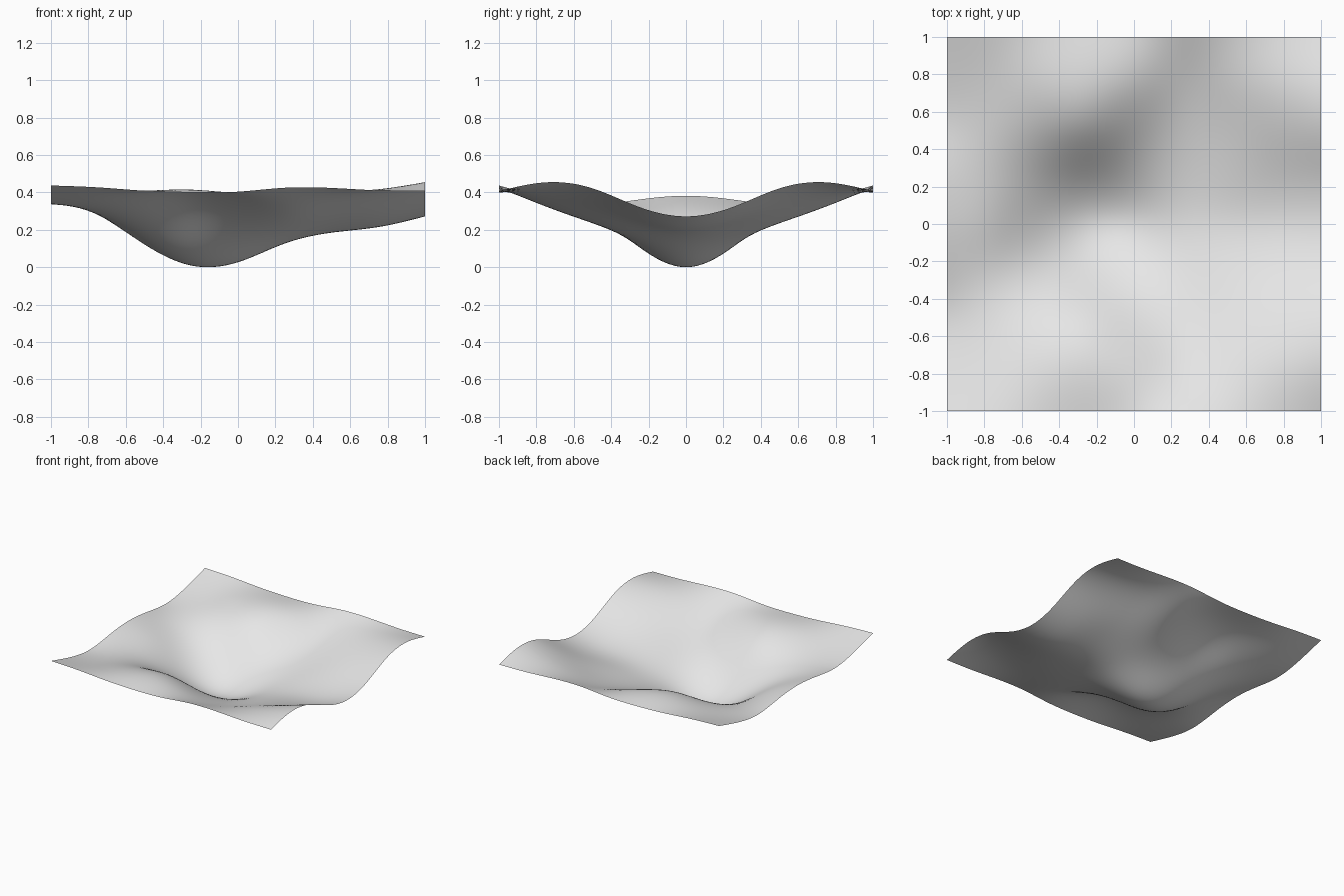
import bpy
import bmesh

cube = bpy.data.objects.get("Cube")
if cube:
    bpy.data.objects.remove(cube, do_unlink=True)

# Profiles along x, from the centre line out to the side edge
half = [
    [.385, .285, .125, .012, .030, .130, .188, .218, .275],
    [.365, .287, .190, .120, .118, .168, .225, .265, .325],
    [.340, .325, .325, .325, .265, .240, .290, .355, .425],
    [.375, .375, .402, .415, .375, .328, .365, .415, .457],
    [.440, .430, .412, .403, .407, .428, .427, .414, .410],
]
profiles = half[:0:-1] + half      # mirrored front to back
SEGMENTS = 64


def spline(values):
    """Natural cubic spline through evenly spaced values on -1..1."""
    n = len(values) - 1
    bend = [0.0] * (n + 1)
    for _ in range(40):
        for i in range(1, n):
            d = values[i - 1] - 2 * values[i] + values[i + 1]
            bend[i] = (6 * d - bend[i - 1] - bend[i + 1]) / 4

    def at(p):
        s = min(max((p + 1) / 2 * n, 0), n)
        i = min(int(s), n - 1)
        t = s - i
        u = 1 - t
        return (u * values[i] + t * values[i + 1]
                + ((u**3 - u) * bend[i] + (t**3 - t) * bend[i + 1]) / 6)
    return at


# Neutral grey
grey = bpy.data.materials.new("light grey")
grey.use_nodes = True
colour = (0.8, 0.8, 0.8, 1)
grey.diffuse_color = colour
grey.node_tree.nodes["Principled BSDF"].inputs["Base Color"].default_value = colour

# Rippled sheet: a flat grid lifted onto the blended profiles
bm = bmesh.new()
bmesh.ops.create_grid(bm, x_segments=SEGMENTS, y_segments=SEGMENTS, size=1)
curves = [spline(p) for p in profiles]
sections = {}
for v in bm.verts:
    key = round(v.co.x, 4)
    if key not in sections:
        sections[key] = spline([c(v.co.x) for c in curves])
    v.co.z = sections[key](v.co.y)

# Rest the lowest point on the ground
lowest = min(v.co.z for v in bm.verts)
for v in bm.verts:
    v.co.z -= lowest
for f in bm.faces:
    f.smooth = True

mesh = bpy.data.meshes.new("wavy_sheet")
bm.to_mesh(mesh)
bm.free()
mesh.materials.append(grey)
sheet = bpy.data.objects.new("wavy_sheet", mesh)
bpy.context.collection.objects.link(sheet)
